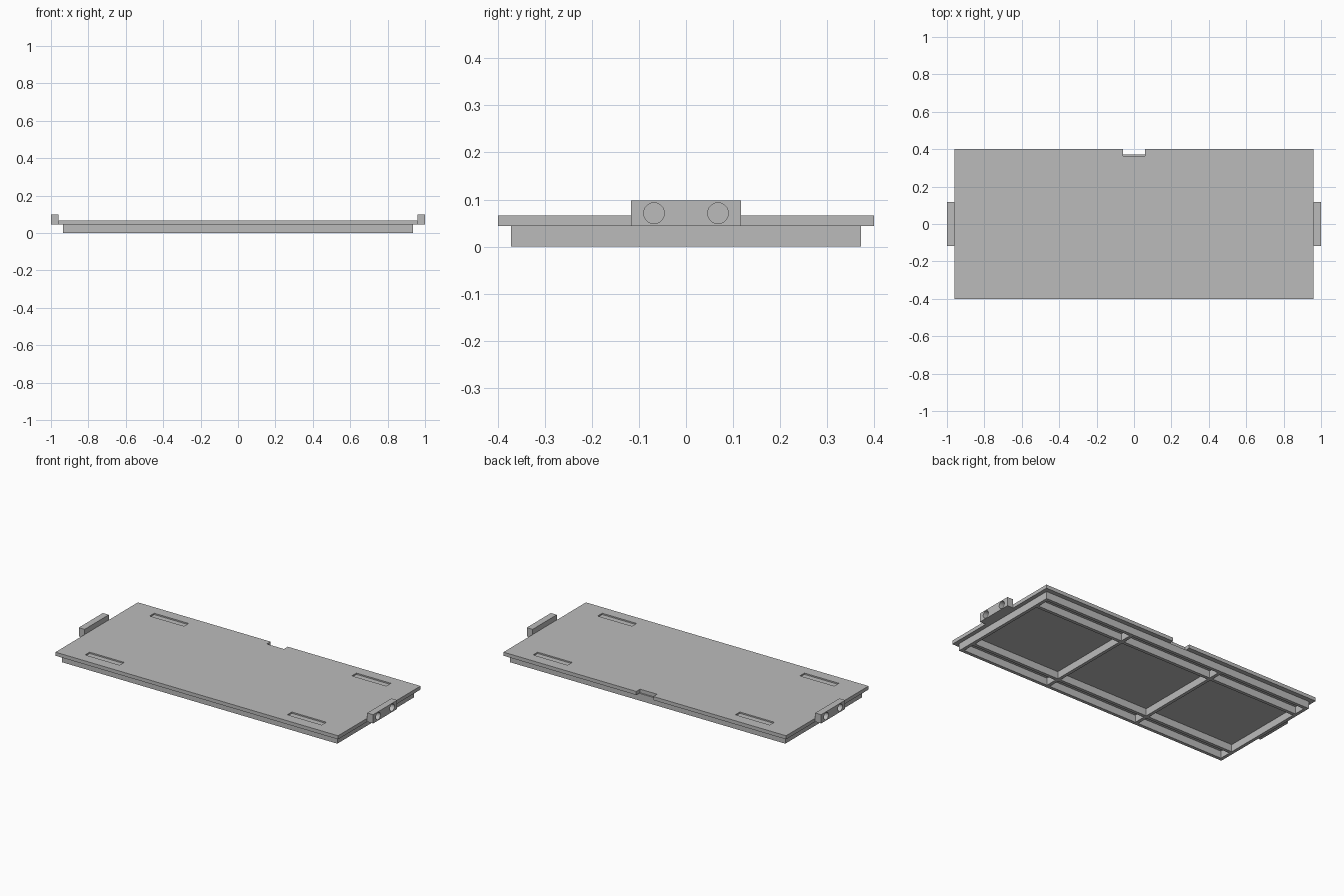
import bpy
import bmesh
import math
from mathutils import Matrix, Vector

cube = bpy.data.objects.get("Cube")
if cube:
    bpy.data.objects.remove(cube, do_unlink=True)

grey = bpy.data.materials.new("plain grey")
grey.use_nodes = True
colour = (0.5, 0.5, 0.5, 1)
grey.diffuse_color = colour
grey.node_tree.nodes["Principled BSDF"].inputs["Base Color"].default_value = colour


def add_box(bm, low, high):
    low, high = Vector(low), Vector(high)
    place = Matrix.Translation((low + high) / 2) @ Matrix.Diagonal((*(high - low), 1))
    bmesh.ops.create_cube(bm, size=1, matrix=place)


def add_object(name, bm):
    mesh = bpy.data.meshes.new(name)
    bm.to_mesh(mesh)
    bm.free()
    mesh.materials.append(grey)
    obj = bpy.data.objects.new(name, mesh)
    bpy.context.collection.objects.link(obj)
    return obj


def box_object(name, low, high):
    bm = bmesh.new()
    add_box(bm, low, high)
    return add_object(name, bm)


def carve(obj, cutter_bm):
    """Subtract the cutter shapes, then discard them."""
    cutter = add_object("cutter", cutter_bm)
    cutter.hide_render = True
    mod = obj.modifiers.new("carve", "BOOLEAN")
    mod.operation = "DIFFERENCE"
    mod.solver = "EXACT"
    mod.object = cutter
    bpy.context.view_layer.objects.active = obj
    bpy.ops.object.modifier_apply(modifier=mod.name)
    bpy.data.objects.remove(cutter, do_unlink=True)


STEP, TOP = 0.044, 0.066
SLOT_FLOOR = TOP - 0.008

# Top plate with four shallow slots and a finger notch at the back
plate = box_object("top_plate", (-0.96, -0.4, STEP), (0.96, 0.4, TOP))
cuts = bmesh.new()
for sx in (-1, 1):
    for sy in (-1, 1):
        x, y = sx * 0.687, sy * 0.313
        add_box(cuts, (x - 0.117, y - 0.022, SLOT_FLOOR), (x + 0.117, y + 0.022, 0.1))
add_box(cuts, (-0.058, 0.363, 0.02), (0.058, 0.5, 0.1))
carve(plate, cuts)

# Underside frame: outer skirt and crossing ribs left between nine pockets
frame = box_object("underside_frame", (-0.935, -0.372, 0), (0.935, 0.372, STEP))
WALL, RIB = 0.02, 0.01
x_lines = (-0.935 + WALL - RIB, -0.315, 0.315, 0.935 - WALL + RIB)
y_lines = (-0.372 + WALL - RIB, -0.27, 0.27, 0.372 - WALL + RIB)
cuts = bmesh.new()
for x0, x1 in zip(x_lines, x_lines[1:]):
    for y0, y1 in zip(y_lines, y_lines[1:]):
        add_box(cuts, (x0 + RIB, y0 + RIB, -0.1), (x1 - RIB, y1 - RIB, 0.1))
carve(frame, cuts)

# End blocks, each with two round blind holes on the outer face
for side, name in ((1, "left_end_block"), (-1, "right_end_block")):
    inner, outer = side * 0.96, side * 1.0
    block = box_object(name, (min(inner, outer), -0.117, STEP),
                       (max(inner, outer), 0.117, 0.098))
    cuts = bmesh.new()
    for y in (-0.068, 0.068):
        bmesh.ops.create_cone(
            cuts, cap_ends=True, segments=32, radius1=0.022, radius2=0.022, depth=0.06,
            matrix=Matrix.Translation((side * 1.0, y, 0.071)) @ Matrix.Rotation(math.pi / 2, 4, "Y"))
    carve(block, cuts)
    bpy.ops.object.select_all(action="DESELECT")
    block.select_set(True)
    bpy.ops.object.shade_smooth_by_angle(angle=math.radians(30))
